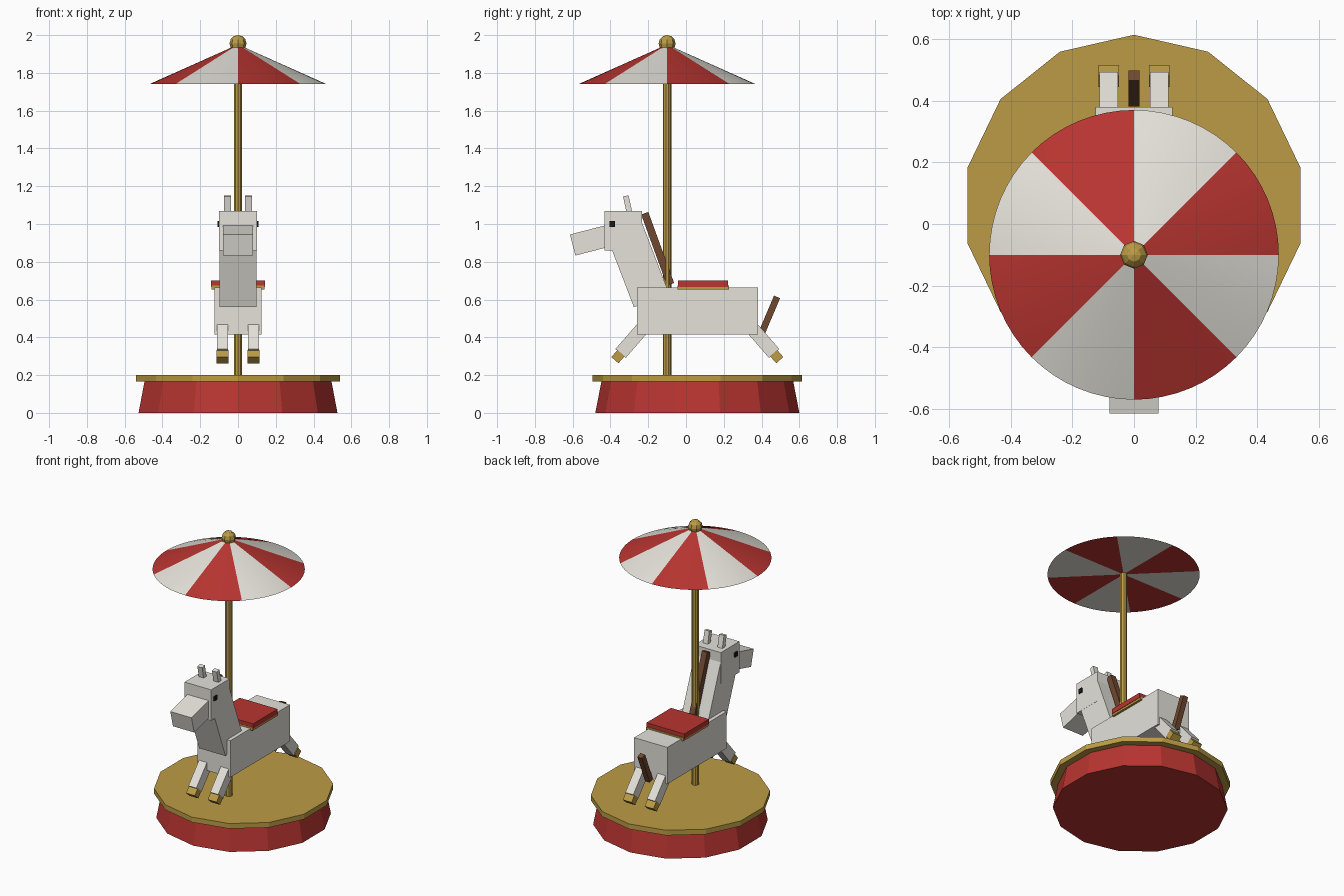
import bpy, bmesh
from math import radians, sin, cos, pi

if "Cube" in bpy.data.objects:
    bpy.data.objects.remove(bpy.data.objects["Cube"])


def material(name, rgb):
    m = bpy.data.materials.new(name)
    m.diffuse_color = (*rgb, 1)
    m.use_nodes = True
    m.node_tree.nodes["Principled BSDF"].inputs["Base Color"].default_value = m.diffuse_color
    return m


RED = material("red", (0.48, 0.035, 0.03))
GOLD = material("gold", (0.50, 0.33, 0.06))
CREAM = material("cream", (0.78, 0.76, 0.70))
BROWN = material("brown", (0.16, 0.065, 0.028))
BLACK = material("black", (0.01, 0.01, 0.01))


def finish(name, bm, mat):
    bmesh.ops.recalc_face_normals(bm, faces=bm.faces)
    me = bpy.data.meshes.new(name)
    bm.to_mesh(me)
    bm.free()
    me.materials.append(mat)
    ob = bpy.data.objects.new(name, me)
    bpy.context.collection.objects.link(ob)
    return ob


def box(name, loc, size, mat, tilt=0):
    """Box with full sizes, tilted about the x axis."""
    bm = bmesh.new()
    bmesh.ops.create_cube(bm, size=1)
    bmesh.ops.scale(bm, vec=size, verts=bm.verts)
    ob = finish(name, bm, mat)
    ob.location = loc
    ob.rotation_euler.x = radians(tilt)
    return ob


def lathe(name, y, rings, n, mat):
    """Closed n-sided stack of (radius, z) rings, one corner facing +y."""
    bm = bmesh.new()
    loops = [[bm.verts.new((r * sin(2 * pi * i / n), y + r * cos(2 * pi * i / n), z))
              for i in range(n)] for r, z in rings]
    for a, b in zip(loops, loops[1:]):
        for i in range(n):
            j = (i + 1) % n
            bm.faces.new((a[i], a[j], b[j], b[i]))
    bm.faces.new(loops[0])
    bm.faces.new(loops[-1])
    return finish(name, bm, mat)


# Platform
lathe("platform_base", 0.06, [(0.54, 0), (0.508, 0.165)], 14, RED)
lathe("platform_top", 0.06, [(0.554, 0.165), (0.554, 0.2)], 14, GOLD)

# Pole and finial
POLE_Y = -0.10
lathe("pole", POLE_Y, [(0.023, 0.19), (0.023, 1.95)], 10, GOLD)
bm = bmesh.new()
bmesh.ops.create_uvsphere(bm, u_segments=8, v_segments=6, radius=0.045)
finish("finial", bm, GOLD).location = (0, POLE_Y, 1.955)

# Canopy: eight solid wedges in alternating colours
SEG = 8
for k in range(8):
    bm = bmesh.new()
    apex = bm.verts.new((0, POLE_Y, 1.95))
    hub = bm.verts.new((0, POLE_Y, 1.74))
    rim = []
    for i in range(SEG + 1):
        a = radians(45) * (k + i / SEG)
        rim.append(bm.verts.new((0.47 * cos(a), POLE_Y + 0.47 * sin(a), 1.74)))
    for p, q in zip(rim, rim[1:]):
        bm.faces.new((apex, p, q)).smooth = True
        bm.faces.new((hub, q, p))
    ob = finish(f"canopy_panel_{k + 1}", bm, CREAM if k % 2 else RED)
    ob.data.set_sharp_from_angle(angle=radians(20))

# Horse body, neck and head
box("body", (0, 0.06, 0.54), (0.25, 0.64, 0.25), CREAM)
box("neck", (0, -0.254, 0.782), (0.198, 0.20, 0.40), CREAM, 21)
box("head", (0, -0.332, 0.965), (0.20, 0.20, 0.21), CREAM)
box("muzzle", (0, -0.479, 0.92), (0.16, 0.25, 0.115), CREAM, 14.5)
box("mane", (0, -0.15, 0.869), (0.04, 0.04, 0.40), BROWN, 20)
box("tail", (0, 0.44, 0.515), (0.036, 0.035, 0.215), BROWN, -23)

# Saddle
box("saddle_trim", (0, 0.092, 0.664), (0.28, 0.272, 0.022), GOLD)
box("saddle", (0, 0.09, 0.684), (0.286, 0.265, 0.034), RED)

# Mirrored ears, eyes, legs and hooves
for side, s in (("right", 1), ("left", -1)):
    box(f"ear_{side}", (s * 0.055, -0.307, 1.095), (0.036, 0.03, 0.11), CREAM, 12)
    box(f"eye_{side}", (s * 0.098, -0.39, 1.0), (0.022, 0.03, 0.03), BLACK)
    for end, d in (("front", -1), ("hind", 1)):
        tilt = 41 * d
        box(f"{end}_leg_{side}", (s * 0.082, 0.06 + d * 0.341, 0.39),
            (0.06, 0.072, 0.20), CREAM, tilt)
        box(f"{end}_hoof_{side}", (s * 0.082, 0.06 + d * 0.42, 0.298),
            (0.066, 0.05, 0.05), GOLD, tilt)
